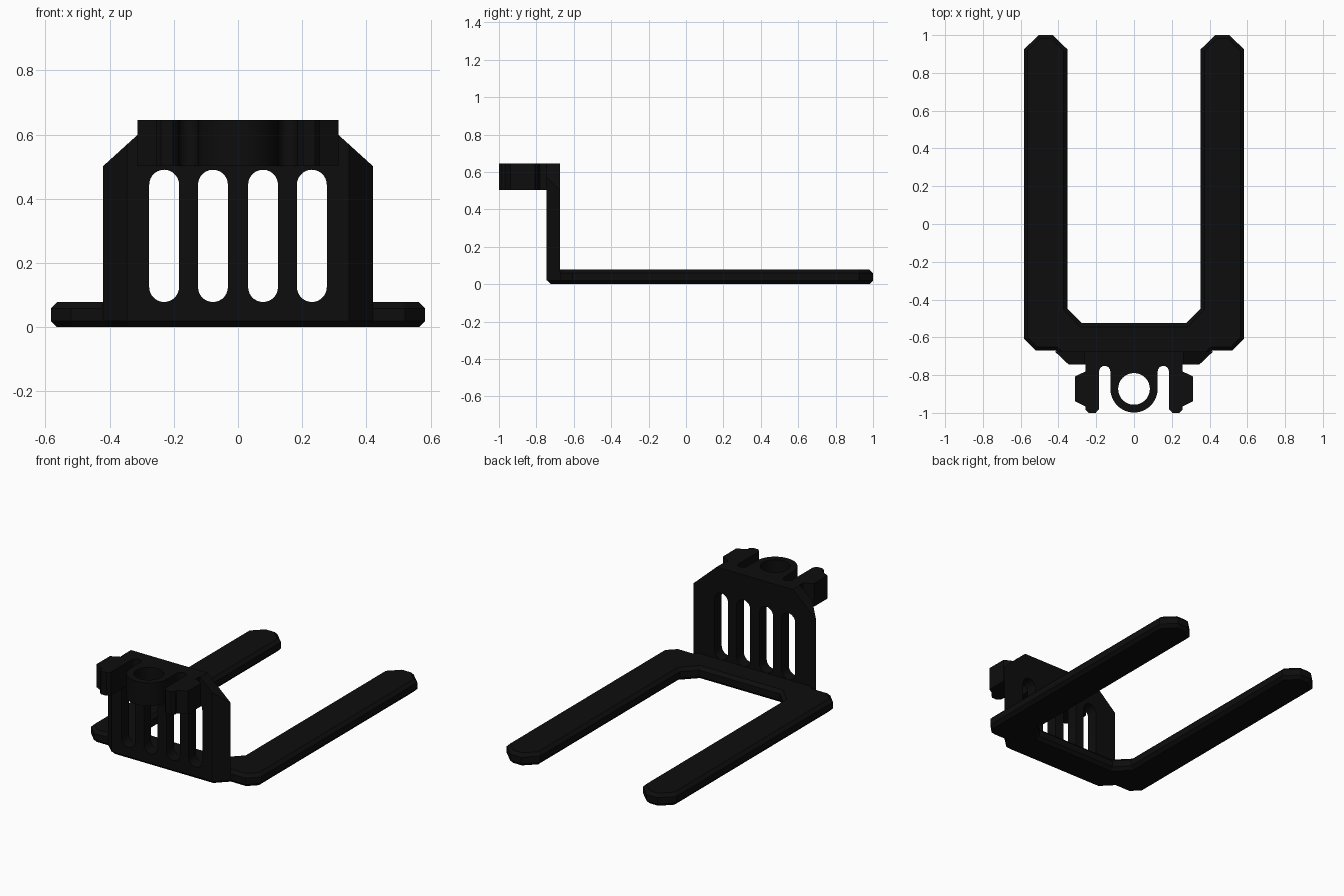
import bpy, bmesh
from math import sin, cos, radians

if "Cube" in bpy.data.objects:
    bpy.data.objects.remove(bpy.data.objects["Cube"])

black = bpy.data.materials.new("black")
black.diffuse_color = (0.004, 0.004, 0.004, 1)
black.use_nodes = True
black.node_tree.nodes["Principled BSDF"].inputs["Base Color"].default_value = black.diffuse_color


def loft(name, a, b, rim=0):
    """Closed solid between two matching 3D outlines; rim chamfers both ends."""
    bm = bmesh.new()
    va = [bm.verts.new(p) for p in a]
    vb = [bm.verts.new(p) for p in b]
    caps = [bm.faces.new(va), bm.faces.new(vb[::-1])]
    n = len(va)
    for i in range(n):
        j = (i + 1) % n
        bm.faces.new((va[j], va[i], vb[i], vb[j]))
    bmesh.ops.recalc_face_normals(bm, faces=bm.faces[:])
    if rim:
        edges = list({e for f in caps for e in f.edges})
        bmesh.ops.bevel(bm, geom=edges, offset=rim, offset_type='OFFSET',
                        segments=1, profile=0.5, affect='EDGES')
    me = bpy.data.meshes.new(name)
    bm.to_mesh(me)
    bm.free()
    me.materials.append(black)
    ob = bpy.data.objects.new(name, me)
    bpy.context.collection.objects.link(ob)
    return ob


def prism_z(name, pts, lo, hi, rim=0):
    return loft(name, [(x, y, lo) for x, y in pts], [(x, y, hi) for x, y in pts], rim)


def prism_y(name, pts, lo, hi):
    return loft(name, [(x, lo, z) for x, z in pts], [(x, hi, z) for x, z in pts])


def mirrored(pts):
    """Complete a right-hand half outline across x = 0."""
    return pts + [(-x, y) for x, y in reversed(pts) if abs(x) > 1e-6]


def arc(cx, cy, r, a0, a1, n):
    return [(cx + r * cos(radians(a0 + (a1 - a0) * i / n)),
             cy + r * sin(radians(a0 + (a1 - a0) * i / n))) for i in range(n + 1)]


def cut(ob, cutter):
    cutter.hide_render = True
    m = ob.modifiers.new("cut", 'BOOLEAN')
    m.operation, m.solver, m.object = 'DIFFERENCE', 'EXACT', cutter
    bpy.context.view_layer.objects.active = ob
    bpy.ops.object.modifier_apply(modifier=m.name)
    bpy.data.objects.remove(cutter)


# U-shaped base with two fork prongs
fork = mirrored([(0.345, -0.742), (0.415, -0.67), (0.52, -0.67), (0.582, -0.608),
                 (0.582, 0.925), (0.505, 1.0), (0.43, 1.0), (0.353, 0.925),
                 (0.353, -0.447), (0.277, -0.525)])
prism_z("fork_base", fork, 0, 0.078, rim=0.019)

# upright back plate with chamfered sides and four slots
back = mirrored([(0.42, 0.019), (0.42, 0.502), (0.262, 0.645)])
front = mirrored([(0.345, 0.019), (0.345, 0.57), (0.262, 0.645)])
plate = loft("back_plate", [(x, -0.674, z) for x, z in back],
             [(x, -0.745, z) for x, z in front])
for x in (-0.23, -0.078, 0.078, 0.23):
    slot = arc(x, 0.444, 0.0465, 0, 180, 14) + arc(x, 0.125, 0.0465, 180, 360, 14)
    cut(plate, prism_y("slot_cutter", slot, -0.9, -0.5))

# mount: central ring with a side clip on each side
half = arc(0, -0.873, 0.125, -90, 0, 12)
half += arc(0.155, -0.781, 0.03, 180, 0, 8)
half += [(0.185, -0.98), (0.203, -1.0), (0.24, -1.0), (0.256, -0.985),
         (0.256, -0.967), (0.313, -0.938), (0.313, -0.808), (0.256, -0.78),
         (0.256, -0.71)]
mount = prism_z("ring_and_clip_mount", mirrored(half), 0.502, 0.645)
cut(mount, prism_z("ring_cutter", arc(0, -0.873, 0.084, 0, 348.75, 31), 0.4, 0.8))

# smooth the curved walls, keep the chamfers sharp
for ob in list(bpy.context.collection.objects):
    bpy.ops.object.select_all(action='DESELECT')
    ob.select_set(True)
    bpy.context.view_layer.objects.active = ob
    bpy.ops.object.shade_smooth_by_angle(angle=radians(25))
